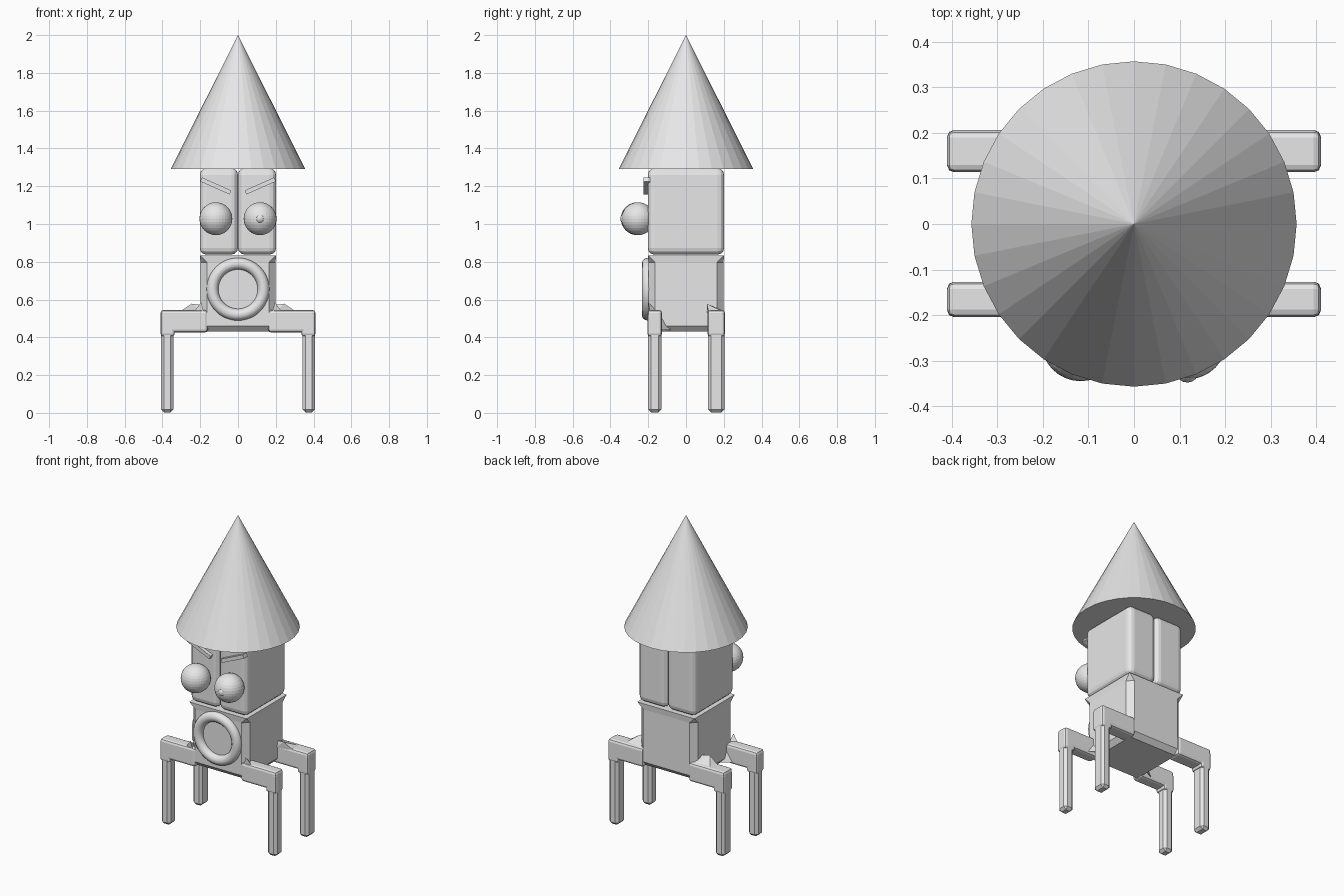
import bpy, bmesh, math
from mathutils import Vector, Matrix

cube = bpy.data.objects.get("Cube")
if cube:
    bpy.data.objects.remove(cube, do_unlink=True)

grey = bpy.data.materials.new("light grey")
grey.use_nodes = True
colour = (0.8, 0.8, 0.8, 1)
grey.diffuse_color = colour
grey.node_tree.nodes["Principled BSDF"].inputs["Base Color"].default_value = colour


def finish(name, bm):
    bmesh.ops.recalc_face_normals(bm, faces=bm.faces)
    mesh = bpy.data.meshes.new(name)
    bm.to_mesh(mesh)
    bm.free()
    mesh.materials.append(grey)
    obj = bpy.data.objects.new(name, mesh)
    bpy.context.collection.objects.link(obj)
    return obj


def box(name, low, high, bevel=0, segments=2, tilt=0):
    low, high = Vector(low), Vector(high)
    bm = bmesh.new()
    bmesh.ops.create_cube(bm, size=1)
    size = high - low
    bmesh.ops.scale(bm, vec=size, verts=bm.verts)
    if bevel:
        bmesh.ops.bevel(bm, geom=bm.edges[:], offset=bevel, segments=segments,
                        profile=0.5, affect='EDGES')
    bmesh.ops.rotate(bm, matrix=Matrix.Rotation(tilt, 3, 'Y'), verts=bm.verts)
    bmesh.ops.translate(bm, vec=(low + high) / 2, verts=bm.verts)
    return finish(name, bm)


def side_box(name, side, x0, x1, y0, y1, z0, z1, bevel, segments=2):
    a, b = sorted((side * x0, side * x1))
    return box(name, (a, y0, z0), (b, y1, z1), bevel, segments)


def ball(name, centre, radius, u=32, v=16):
    bm = bmesh.new()
    bmesh.ops.create_uvsphere(bm, u_segments=u, v_segments=v, radius=radius)
    bmesh.ops.translate(bm, vec=centre, verts=bm.verts)
    return finish(name, bm)


def hull(name, points):
    bm = bmesh.new()
    for p in points:
        bm.verts.new(p)
    bmesh.ops.convex_hull(bm, input=bm.verts[:])
    return finish(name, bm)


# Pointed hat
bm = bmesh.new()
bmesh.ops.create_cone(bm, cap_ends=True, segments=32, radius1=0.357, radius2=0, depth=0.71)
bmesh.ops.translate(bm, vec=(0, 0, 1.645), verts=bm.verts)
finish("hat", bm)

# Torso: chamfered block whose top edge flares into sharp corners
bm = bmesh.new()
rings = []
for z, half, cut in ((0.43, 0.17, 0.01), (0.46, 0.198, 0.035),
                     (0.795, 0.198, 0.035), (0.833, 0.202, 0.002)):
    inner = half - cut
    corners = [(half, inner), (inner, half), (-inner, half), (-half, inner),
               (-half, -inner), (-inner, -half), (inner, -half), (half, -inner)]
    rings.append([bm.verts.new((x, y, z)) for x, y in corners])
for lower, upper in zip(rings, rings[1:]):
    for i in range(8):
        j = (i + 1) % 8
        bm.faces.new((lower[i], lower[j], upper[j], upper[i]))
bm.faces.new(rings[0])
bm.faces.new(rings[-1])
finish("torso", bm)

# Belly ring
bpy.ops.mesh.primitive_torus_add(location=(0, -0.203, 0.655), rotation=(math.pi / 2, 0, 0),
                                 major_segments=48, minor_segments=12,
                                 major_radius=0.135, minor_radius=0.031)
ring = bpy.context.object
ring.name = "belly_ring"
ring.data.materials.append(grey)
bpy.ops.object.shade_smooth_by_angle(angle=math.radians(35))

for side, word in ((1, "left"), (-1, "right")):
    # Head halves meet in a groove at the middle
    side_box(f"{word}_head_half", side, 0, 0.202, -0.202, 0.202, 0.838, 1.295, 0.035, 3)

    # Eye and slanted brow
    ball(f"{word}_eye", (side * 0.117, -0.254 - 0.004 * (side < 0), 1.028), 0.087)
    box(f"{word}_brow", (side * 0.118 - 0.085, -0.226, 1.19),
        (side * 0.118 + 0.085, -0.19, 1.213), tilt=-side * math.radians(24))

    # Front and back limbs
    for place, y0, y1 in (("front", -0.204, -0.127), ("back", 0.114, 0.206)):
        name = f"{word}_{place}"
        side_box(f"{name}_arm", side, 0.16, 0.41, y0, y1, 0.425, 0.545, 0.016)
        side_box(f"{name}_elbow", side, 0.335, 0.41, y0, y1, 0.405, 0.53, 0.014)
        side_box(f"{name}_leg", side, 0.342, 0.407, y0 + 0.003, y1 - 0.003,
                 0.003, 0.44, 0.016, 1)

    # Pinched wedges where the limbs join the torso
    hull(f"{word}_back_gusset", [(side * x, y, z) for x, y, z in (
        (0.19, 0.11, 0.53), (0.31, 0.12, 0.535), (0.245, 0.11, 0.578),
        (0.19, 0.2, 0.54), (0.31, 0.2, 0.535), (0.19, 0.12, 0.57))])
    hull(f"{word}_front_gusset", [(side * x, y, z) for x, y, z in (
        (0.18, -0.2, 0.53), (0.23, -0.19, 0.54), (0.195, -0.2, 0.585),
        (0.18, -0.08, 0.44), (0.24, -0.13, 0.44), (0.19, -0.12, 0.5))])

# Pupil on one eye
ball("left_pupil", (0.117, -0.322, 1.028), 0.026, 16, 8)
